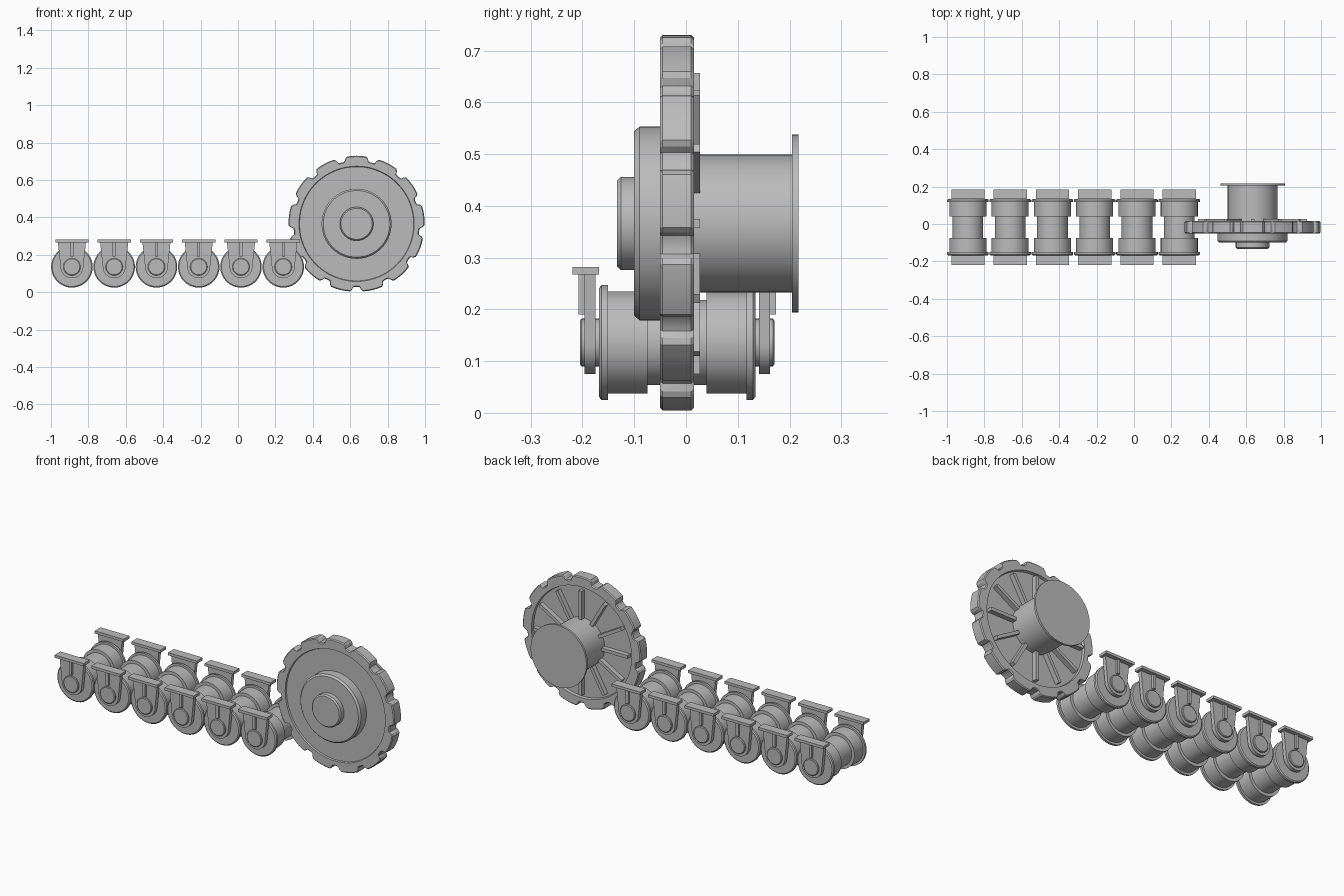
import bpy
import bmesh
from math import sin, cos, pi, radians
from mathutils import Matrix, Vector

if "Cube" in bpy.data.objects:
    bpy.data.objects.remove(bpy.data.objects["Cube"], do_unlink=True)

steel = bpy.data.materials.new("grey steel")
steel.use_nodes = True
GREY = (0.5, 0.5, 0.5, 1)
steel.diffuse_color = GREY
steel.node_tree.nodes["Principled BSDF"].inputs["Base Color"].default_value = GREY


def finish(name, bm, place):
    bmesh.ops.recalc_face_normals(bm, faces=bm.faces[:])
    mesh = bpy.data.meshes.new(name)
    bm.to_mesh(mesh)
    bm.free()
    mesh.materials.append(steel)
    ob = bpy.data.objects.new(name, mesh)
    ob.location = place
    bpy.context.collection.objects.link(ob)
    bpy.ops.object.select_all(action='DESELECT')
    ob.select_set(True)
    bpy.context.view_layer.objects.active = ob
    bpy.ops.object.shade_smooth_by_angle(angle=radians(25))
    return ob


def loft(name, rings, place, angles=None):
    """Closed solid along y; each ring is (radius or radius list, y)."""
    angles = angles or [2 * pi * i / 64 for i in range(64)]
    n = len(angles)
    bm = bmesh.new()
    loops = []
    for r, y in rings:
        radii = r if isinstance(r, list) else [r] * n
        loops.append([bm.verts.new((q * cos(a), y, q * sin(a))) for q, a in zip(radii, angles)])
    for a, b in zip(loops, loops[1:]):
        for i in range(n):
            j = (i + 1) % n
            bm.faces.new((a[i], a[j], b[j], b[i]))
    bm.faces.new(loops[0])
    bm.faces.new(loops[-1])
    return finish(name, bm, place)


def box(name, size, centre, place, turn=0):
    bm = bmesh.new()
    bmesh.ops.create_cube(bm, size=1)
    bm.transform(Matrix.Rotation(turn, 4, 'Y') @ Matrix.Translation(centre)
                 @ Matrix.Diagonal((*size, 1)))
    return finish(name, bm, place)


def hanger_plate(name, y0, y1, place):
    """Plate with a round bottom and slightly flared top."""
    r, top, half = 0.061, 0.133, 0.075
    outline = [(half, top)]
    outline += [(r * cos(a), r * sin(a)) for a in [-pi * i / 24 for i in range(25)]]
    outline += [(-half, top)]
    bm = bmesh.new()
    face = bm.faces.new([bm.verts.new((x, y0, z)) for x, z in outline])
    moved = bmesh.ops.extrude_face_region(bm, geom=[face], use_keep_orig=True)
    verts = [v for v in moved["geom"] if isinstance(v, bmesh.types.BMVert)]
    bmesh.ops.translate(bm, verts=verts, vec=(0, y1 - y0, 0))
    return finish(name, bm, place)


# Row of rollers, each carried by a pair of hangers
half_roller = [(0.046, 0.16), (0.105, 0.151), (0.111, 0.146), (0.111, 0.134),
               (0.099, 0.134), (0.099, 0.057), (0.082, 0.057)]
half_roller[0] = (0.046, 0.151)
roller = half_roller + [(r, -y) for r, y in reversed(half_roller)]
for k in range(6):
    place = Vector((-0.888 + 0.226 * k, -0.017, 0.136))
    loft(f"roller_{k + 1}", roller, place)
    loft(f"axle_{k + 1}", [(0.042, -0.188), (0.046, -0.185), (0.046, 0.185), (0.042, 0.188)], place)
    for side, s in (("front", -1), ("back", 1)):
        tag = f"{side}_{k + 1}"
        hanger_plate("hanger_" + tag, s * 0.158, s * 0.179, place)
        box("hanger_rib_" + tag, (0.016, 0.012, 0.08), (0, s * 0.185, 0.094), place)
        box("hanger_top_" + tag, (0.178, 0.051, 0.015), (0, s * 0.1765, 0.1385), place)

# Sprocket wheel: toothed rim with a recessed web on both faces
hub = Vector((0.634, 0, 0.366))
TEETH = 13
tooth = [(-12.6, 0.337), (-10.8, 0.340), (-9.8, 0.354), (-8.2, 0.363), (-4, 0.364), (0, 0.364),
         (4, 0.364), (8.2, 0.363), (9.8, 0.354), (10.8, 0.340), (12.6, 0.337)]
angles, tips = [], []
for t in range(TEETH):
    for deg, r in tooth:
        angles.append(pi / 2 + 2 * pi * t / TEETH + radians(deg))
        tips.append(r)
eased = [r - 0.005 for r in tips]
loft("sprocket", [(0.1, -0.042), (0.305, -0.042), (0.308, -0.05), (eased, -0.05),
                  (tips, -0.045), (tips, 0.01), (eased, 0.015), (0.308, 0.015),
                  (0.305, 0.0), (0.1, 0.0)], hub, angles)

# Front boss with its cap
loft("front_boss", [(0.178, -0.1), (0.187, -0.09), (0.187, -0.04)], hub)
loft("front_cap", [(0.083, -0.133), (0.09, -0.126), (0.09, -0.09)], hub)

# Back drum with end flange and radial ribs
loft("back_drum", [(0.133, -0.005), (0.133, 0.207)], hub)
loft("drum_flange", [(0.172, 0.205), (0.172, 0.217)], hub)
for i in range(12):
    box(f"web_rib_{i + 1}", (0.171, 0.032, 0.018), (0.2055, 0.011, 0), hub, i * pi / 6)
